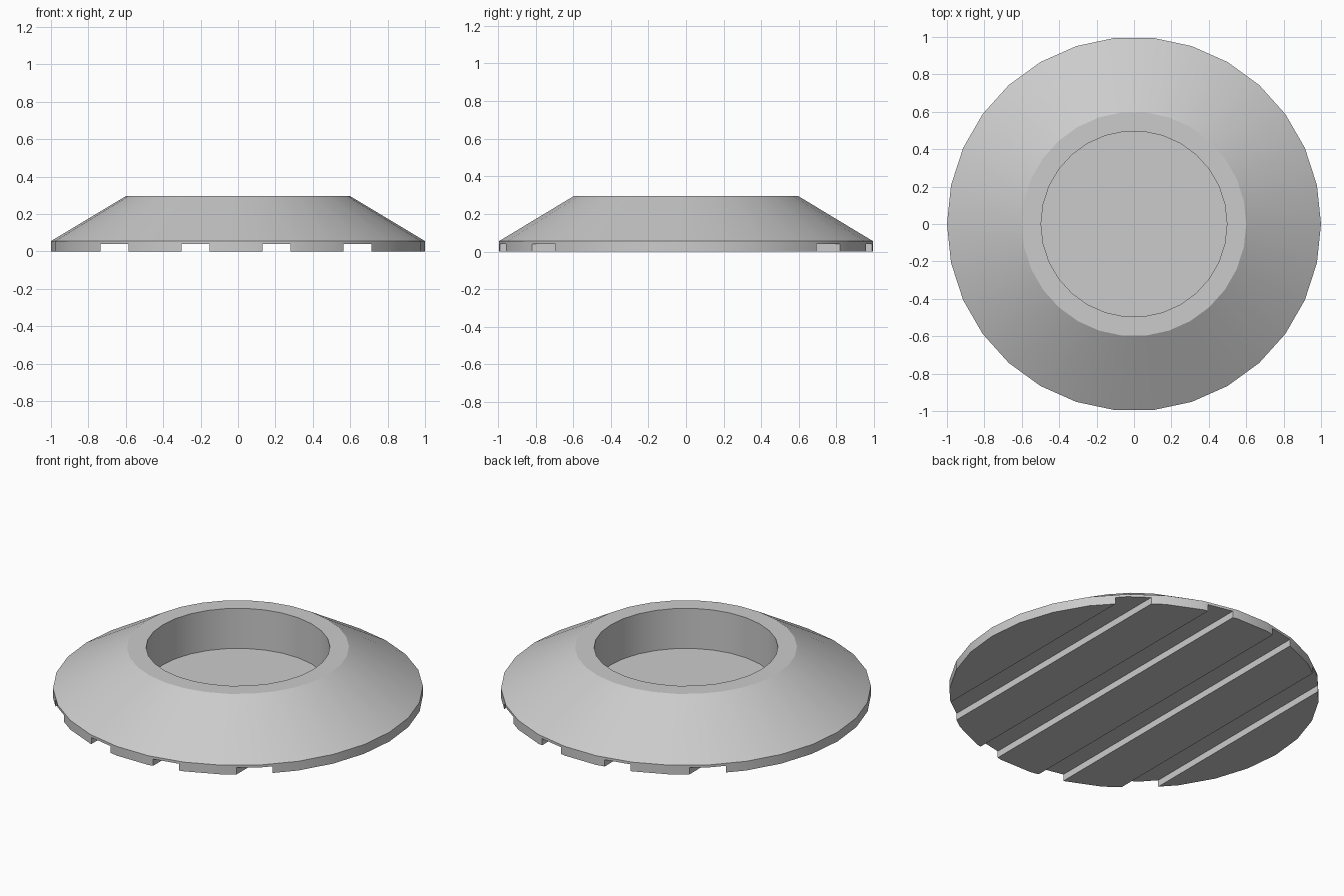
import bpy
import bmesh
from math import cos, sin, tau, radians

SIDES = 30
default = bpy.data.objects.get("Cube")
if default:
    bpy.data.objects.remove(default, do_unlink=True)

grey = bpy.data.materials.new("light_grey")
grey.use_nodes = True
colour = (0.6, 0.6, 0.6, 1)
grey.diffuse_color = colour
grey.node_tree.nodes["Principled BSDF"].inputs["Base Color"].default_value = colour


def link(name, bm):
    mesh = bpy.data.meshes.new(name)
    bmesh.ops.recalc_face_normals(bm, faces=bm.faces)
    bm.to_mesh(mesh)
    bm.free()
    mesh.materials.append(grey)
    obj = bpy.data.objects.new(name, mesh)
    bpy.context.collection.objects.link(obj)
    return obj


def turned(name, profile):
    """Solid of revolution from (radius, z) pairs, closed at both ends."""
    bm = bmesh.new()
    rings = [[bm.verts.new((r * cos(tau * i / SIDES), r * sin(tau * i / SIDES), z))
              for i in range(SIDES)] for r, z in profile]
    for low, high in zip(rings, rings[1:]):
        for i in range(SIDES):
            j = (i + 1) % SIDES
            bm.faces.new((low[i], low[j], high[j], high[i]))
    bm.faces.new(rings[0])
    bm.faces.new(rings[-1])
    return link(name, bm)


# Sloped disc with a straight rim and a round recess in the top
base = turned("round_base", [(1, 0), (1, 0.055), (0.6, 0.295),
                             (0.497, 0.295), (0.497, 0.056)])

# Four parallel channels across the underside
bm = bmesh.new()
for i in range(4):
    box = bmesh.ops.create_cube(bm, size=1)["verts"]
    bmesh.ops.scale(bm, vec=(0.148, 2.4, 0.08), verts=box)
    bmesh.ops.translate(bm, vec=(-0.66 + 0.433 * i, 0, 0), verts=box)
cutter = link("channel_cutter", bm)
cutter.hide_render = True

channels = base.modifiers.new("channels", "BOOLEAN")
channels.operation = "DIFFERENCE"
channels.solver = "EXACT"
channels.object = cutter

bpy.ops.object.select_all(action="DESELECT")
base.select_set(True)
bpy.context.view_layer.objects.active = base
bpy.ops.object.modifier_apply(modifier="channels")
bpy.data.objects.remove(cutter, do_unlink=True)
bpy.ops.object.shade_smooth_by_angle(angle=radians(25))
